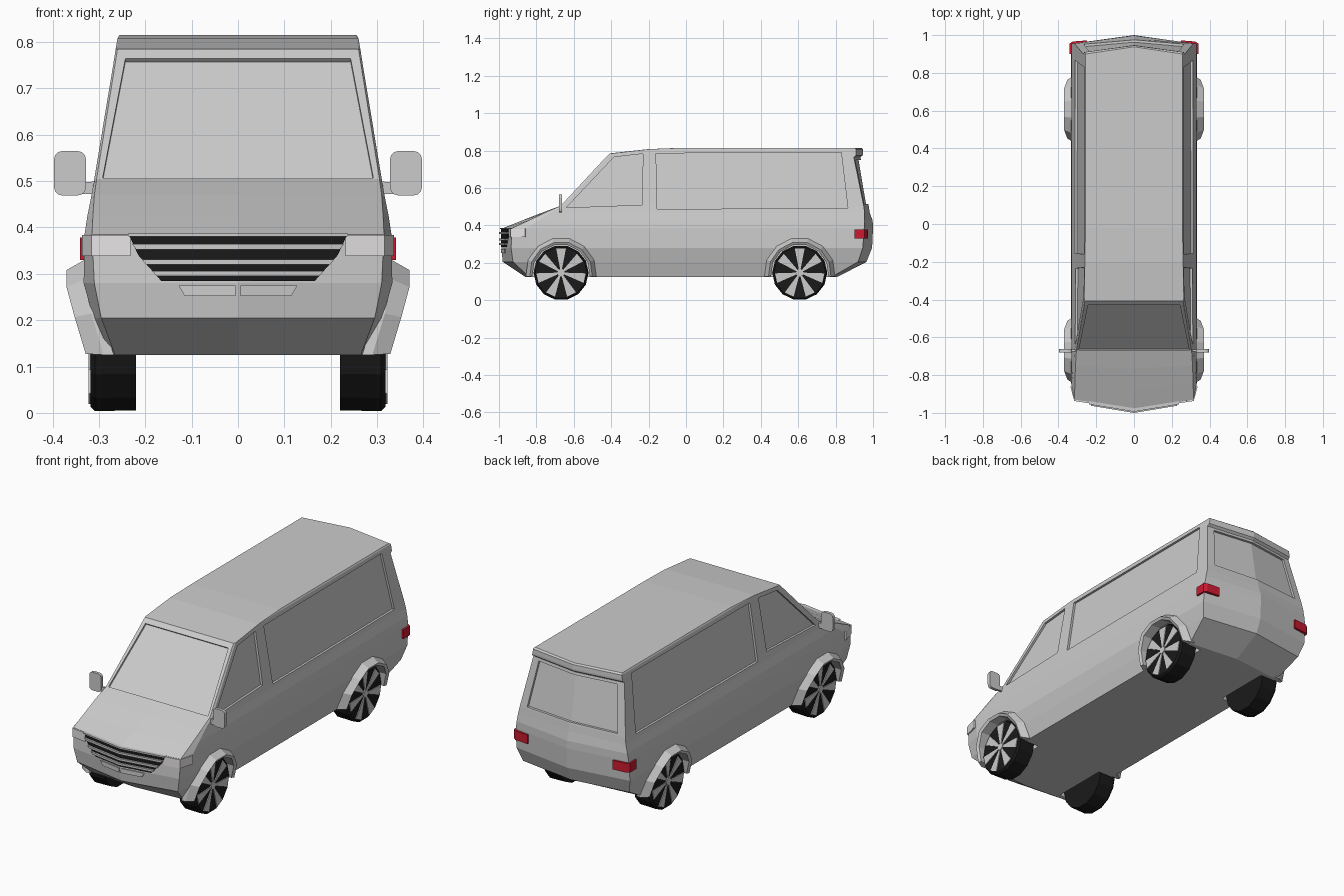
import bpy, bmesh, math
from mathutils import Vector

if "Cube" in bpy.data.objects:
    bpy.data.objects.remove(bpy.data.objects["Cube"])


def material(name, rgb):
    m = bpy.data.materials.new(name)
    m.diffuse_color = (*rgb, 1)
    m.use_nodes = True
    m.node_tree.nodes["Principled BSDF"].inputs["Base Color"].default_value = m.diffuse_color
    return m


BLACK = material("black", (0.01, 0.01, 0.01))
RED = material("red", (0.6, 0.01, 0.03))
LENS = material("lens", (0.8, 0.77, 0.78))


def loft(name, rings, mat=None, closed=False):
    """Join equal-length rings of points; cap the ends unless closed."""
    bm = bmesh.new()
    vs = [[bm.verts.new(p) for p in r] for r in rings]
    n = len(vs[0])
    pairs = list(zip(vs, vs[1:])) + ([(vs[-1], vs[0])] if closed else [])
    for a, b in pairs:
        for i in range(n):
            bm.faces.new((a[i], a[(i + 1) % n], b[(i + 1) % n], b[i]))
    if not closed:
        bm.faces.new(vs[0])
        bm.faces.new(vs[-1])
    bmesh.ops.recalc_face_normals(bm, faces=bm.faces)
    me = bpy.data.meshes.new(name)
    bm.to_mesh(me)
    bm.free()
    ob = bpy.data.objects.new(name, me)
    bpy.context.collection.objects.link(ob)
    if mat:
        me.materials.append(mat)
    return ob


def prism(name, pts, a, b, mat=None, side=1):
    """Polygon swept from offset a to offset b, mirrored in x when side is -1."""
    rings = [[Vector(p) + Vector(o) for p in pts] for o in (a, b)]
    return loft(name, [[(side * p.x, p.y, p.z) for p in r] for r in rings], mat)


def disc(x, y, z, r, n, turn=0.0):
    return [(x, y + r * math.cos(turn + math.tau * i / n),
             z + r * math.sin(turn + math.tau * i / n)) for i in range(n)]


# Body: plan outlines stacked by height
# z, half width, front centre y, front corner y, corner x, side start y, rear corner y, rear centre y
LEVELS = [
    (.125, .285, -.86, -.84, .265, -.80, .78, .81),
    (.205, .312, -.98, -.925, .295, -.83, .92, .965),
    (.28, .333, -.987, -.935, .31, -.84, .945, .995),
    (.385, .331, -.98, -.93, .315, -.85, .953, 1.0),
    (.425, .325, -.88, -.845, .313, -.79, .955, .998),
    (.47, .316, -.765, -.75, .31, -.72, .955, .982),
    (.505, .31, -.67, -.67, .305, -.655, .95, .977),
    (.765, .267, -.428, -.428, .263, -.418, .897, .933),
    (.775, .2655, -.418, -.418, .2615, -.408, .91, .945),
    (.785, .264, -.408, -.408, .26, -.395, .91, .947),
    (.808, .26, -.20, -.20, .257, -.19, .91, .945),
    (.815, .256, -.02, -.02, .254, 0.0, .90, .938),
]


def outline(z, w, fc, fy, fw, sy, ry, rc):
    right = [(fw, fy, z), (w, sy, z), (w, ry, z)]
    return [(0, fc, z)] + right + [(0, rc, z)] + [(-x, y, h) for x, y, h in reversed(right)]


body = loft("van_body", [outline(*lv) for lv in LEVELS])
cutters = []


def side_x(z):
    return .31 - .165 * (z - .505)


def rear_y(x, z):
    t = (z - .505) / .26
    return .977 - .044 * t - (.027 + .009 * t) * x / side_x(z)


# Recessed windows and wheel wells
SIDE_WINDOWS = [
    [(-.155, .487), (.865, .493), (.83, .79), (-.16, .785)],
    [(-.64, .495), (-.235, .51), (-.23, .783), (-.385, .765)],
]
WHEELS = {"front": -.668, "rear": .608}
for s in (1, -1):
    for win in SIDE_WINDOWS:
        cutters.append(prism("cut", [(side_x(z), y, z) for y, z in win],
                             (-.012, 0, 0), (.05, 0, 0), side=s))
    half = [(-.003, .515), (.265, .515), (.23, .75), (-.003, .75)]
    cutters.append(prism("cut", [(x, rear_y(x, z), z) for x, z in half],
                         (0, -.013, 0), (0, .05, 0), side=s))
    for y in WHEELS.values():
        cutters.append(loft("cut", [disc(s * x, y, .145, .158, 14) for x in (.2, .45)]))
shield = [(x, -.67 + .931 * (z - .505), z)
          for x, z in [(-.292, .507), (.292, .507), (.243, .764), (-.243, .764)]]
cutters.append(prism("cut", shield, (0, .007, -.007), (0, -.04, .04)))

bpy.context.view_layer.objects.active = body
for c in cutters:
    mod = body.modifiers.new("cut", 'BOOLEAN')
    mod.operation, mod.solver, mod.object = 'DIFFERENCE', 'EXACT', c
    bpy.ops.object.modifier_apply(modifier=mod.name)
    bpy.data.objects.remove(c)


# Grille: V-shaped backing with protruding slats, and two lower panels
def vee(name, pts, a, b, mat=None):
    for s in (1, -1):
        prism(name, [(x, -.984 + .165 * x, z) for x, z in pts], (0, a, 0), (0, b, 0), mat, s)


vee("grille", [(0, .383), (.235, .383), (.215, .34), (.165, .284), (0, .284)], .03, -.006, BLACK)
for z, x in ((.358, .224), (.325, .203), (.3, .18)):
    vee("grille_slat", [(0, z + .006), (x + .004, z + .006), (x - .004, z - .005), (0, z - .005)],
        .02, -.016)
vee("grille_rim", [(0, .387), (.238, .387), (.236, .381), (0, .381)], .02, -.01)
vee("bumper_panel", [(.005, .275), (.128, .275), (.115, .252), (.005, .252)], .02, -.007)


def flare_x(z, top):
    return min(top, top - (.265 - z) * .3)


for s in (1, -1):
    # Headlight and tail light wrap around the corners
    prism("headlight", [(.232, -.95, 0), (.316, -.937, 0), (.337, -.86, 0), (.29, -.85, 0), (.24, -.9, 0)],
          (0, 0, .338), (0, 0, .384), LENS, s)
    prism("tail_light", [(.25, .972, 0), (.325, .966, 0), (.341, .955, 0), (.341, .9, 0), (.3, .9, 0), (.25, .93, 0)],
          (0, 0, .33), (0, 0, .378), RED, s)

    # Door mirror with rounded corners
    pts = []
    for cx, cz, q in ((.379, .547, 0), (.346, .547, 1), (.346, .487, 2), (.379, .487, 3)):
        for k in range(4):
            a = math.radians(90 * q + 30 * k)
            pts.append((cx + .018 * math.cos(a), -.67, cz + .018 * math.sin(a)))
    prism("door_mirror", pts, (0, -.009, 0), (0, .007, 0), None, s)
    prism("mirror_arm", [(.30, -.67, .472), (.345, -.67, .472), (.335, -.67, .497), (.30, -.67, .5)],
          (0, -.005, 0), (0, .006, 0), None, s)

    for end, y0 in WHEELS.items():
        # Wheel arch flare
        rings = []
        for i in range(8):
            a = math.radians(-6 + 192 * i / 7)
            ring = []
            for r, top in ((.154, .31), (.154, .362), (.168, .37), (.19, .332), (.19, .31)):
                z = .145 + r * math.sin(a)
                ring.append((s * flare_x(z, top), y0 + r * math.cos(a), z))
            rings.append(ring)
        loft(end + "_wheel_arch", rings)

        # Wheel: black drum, wedge spokes and hub
        loft(end + "_wheel", [disc(s * x, y0, .147, r, 14)
                              for x, r in ((.22, .145), (.308, .147), (.318, .138))], BLACK)
        for k in range(7):
            c = math.tau * k / 7 + math.pi / 2
            wedge = [(.316, y0 + r * math.cos(c + d), .147 + r * math.sin(c + d))
                     for r, d in ((.02, -.25), (.132, -.2), (.132, .2), (.02, .25))]
            prism(end + "_spoke", wedge, (-.01, 0, 0), (.006, 0, 0), None, s)
        loft(end + "_hub", [disc(s * x, y0, .147, .02, 10) for x in (.31, .325)])
